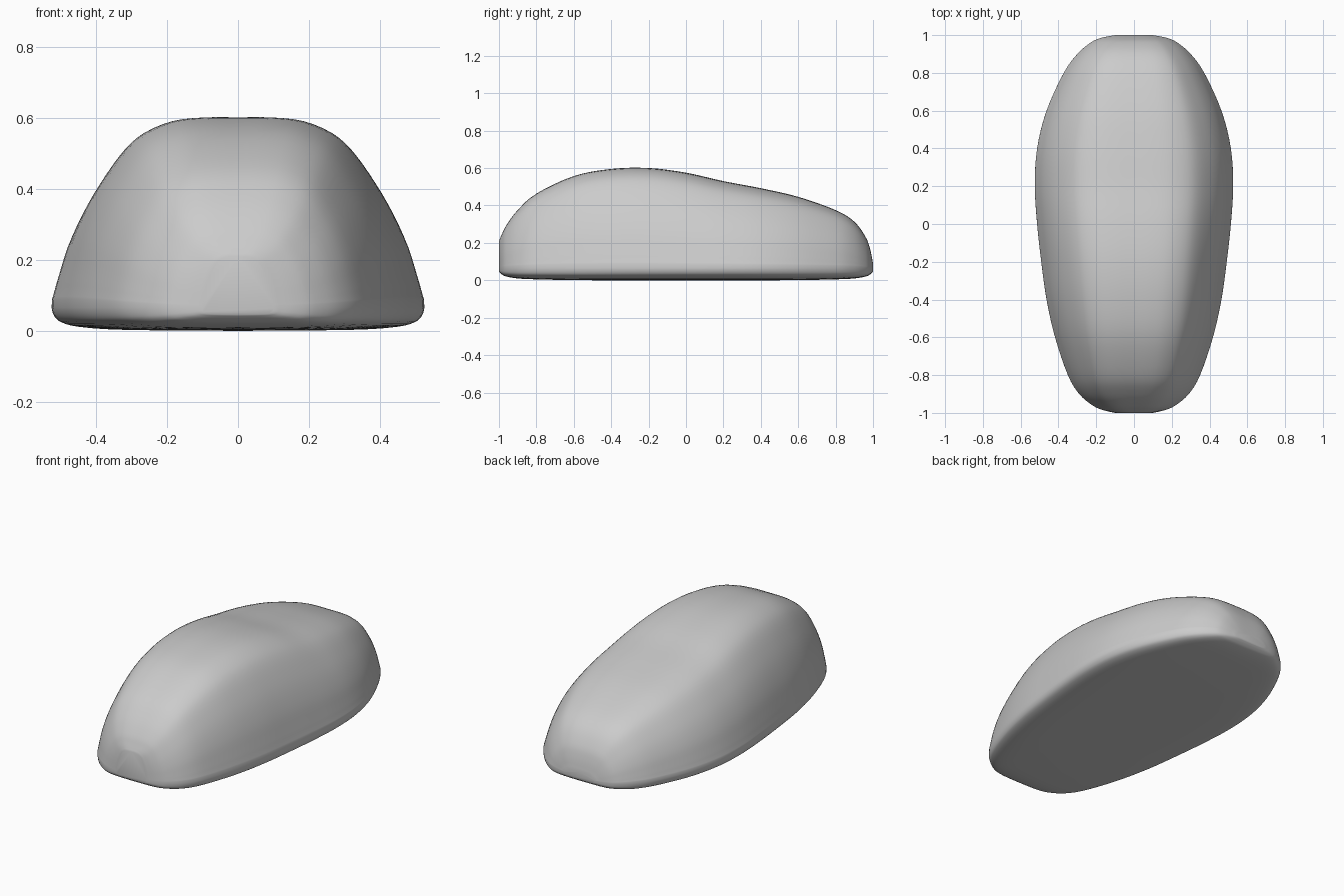
import bpy, bmesh
from mathutils import Vector

if "Cube" in bpy.data.objects:
    bpy.data.objects.remove(bpy.data.objects["Cube"])

BELT = 0.065  # height of the widest line around the body

# Stations along the length: y, half width, top height, underside height
STATIONS = [
    (-1.0, 0.10, 0.21, 0.045), (-0.985, 0.165, 0.245, 0.032), (-0.96, 0.22, 0.295, 0.02),
    (-0.90, 0.29, 0.375, 0.01), (-0.80, 0.35, 0.463, 0.005), (-0.60, 0.418, 0.557, 0.001),
    (-0.40, 0.463, 0.595, 0), (-0.20, 0.491, 0.60, 0), (0.0, 0.513, 0.575, 0),
    (0.20, 0.525, 0.53, 0), (0.40, 0.513, 0.492, 0), (0.60, 0.463, 0.446, 0.001),
    (0.80, 0.372, 0.375, 0.005), (0.90, 0.30, 0.313, 0.01), (0.96, 0.23, 0.232, 0.02),
    (0.985, 0.175, 0.165, 0.032), (1.0, 0.10, 0.09, 0.045)]

# Half section: share of half width, share of height (above belt > 0, below < 0)
SECTION = [
    (0, 1), (0.2, 0.999), (0.38, 0.98), (0.54, 0.92), (0.65, 0.83), (0.76, 0.68),
    (0.845, 0.53), (0.915, 0.36), (0.96, 0.2), (0.99, 0.08), (1, 0),
    (0.987, -0.35), (0.95, -0.62), (0.85, -0.83), (0.6, -0.96), (0, -1)]


def smooth_curve(points, steps):
    """Catmull-Rom curve through the points."""
    p = [Vector(q) for q in points]
    p = [2 * p[0] - p[1]] + p + [2 * p[-1] - p[-2]]
    out = []
    for i in range(1, len(p) - 2):
        a, b, c, d = p[i - 1:i + 3]
        for s in range(steps):
            t = s / steps
            out.append(0.5 * (2 * b + (c - a) * t + (2 * a - 5 * b + 4 * c - d) * t ** 2
                              + (3 * b - a - 3 * c + d) * t ** 3))
    return out + [p[-2]]


# Closed section, mirrored across x
half = [(q.x, q.y) for q in smooth_curve(SECTION, 3)]
loop = half + [(-u, v) for u, v in reversed(half[1:-1])]

# Loft the section along the stations
bm = bmesh.new()
rings = []
for y, w, top, low in smooth_curve(STATIONS, 4):
    ring = []
    for u, v in loop:
        z = BELT + v * ((top - BELT) if v > 0 else (BELT - low))
        ring.append(bm.verts.new((u * w, y, max(z, 0))))
    rings.append(ring)
n = len(loop)
for a, b in zip(rings, rings[1:]):
    for i in range(n):
        j = (i + 1) % n
        bm.faces.new((a[i], a[j], b[j], b[i]))

# Flat end caps
bm.faces.new(rings[0])
bm.faces.new(rings[-1])
bmesh.ops.recalc_face_normals(bm, faces=bm.faces)

mesh = bpy.data.meshes.new("mouse_body")
bm.to_mesh(mesh)
bm.free()
body = bpy.data.objects.new("mouse_body", mesh)
bpy.context.collection.objects.link(body)
for f in mesh.polygons:
    f.use_smooth = True
